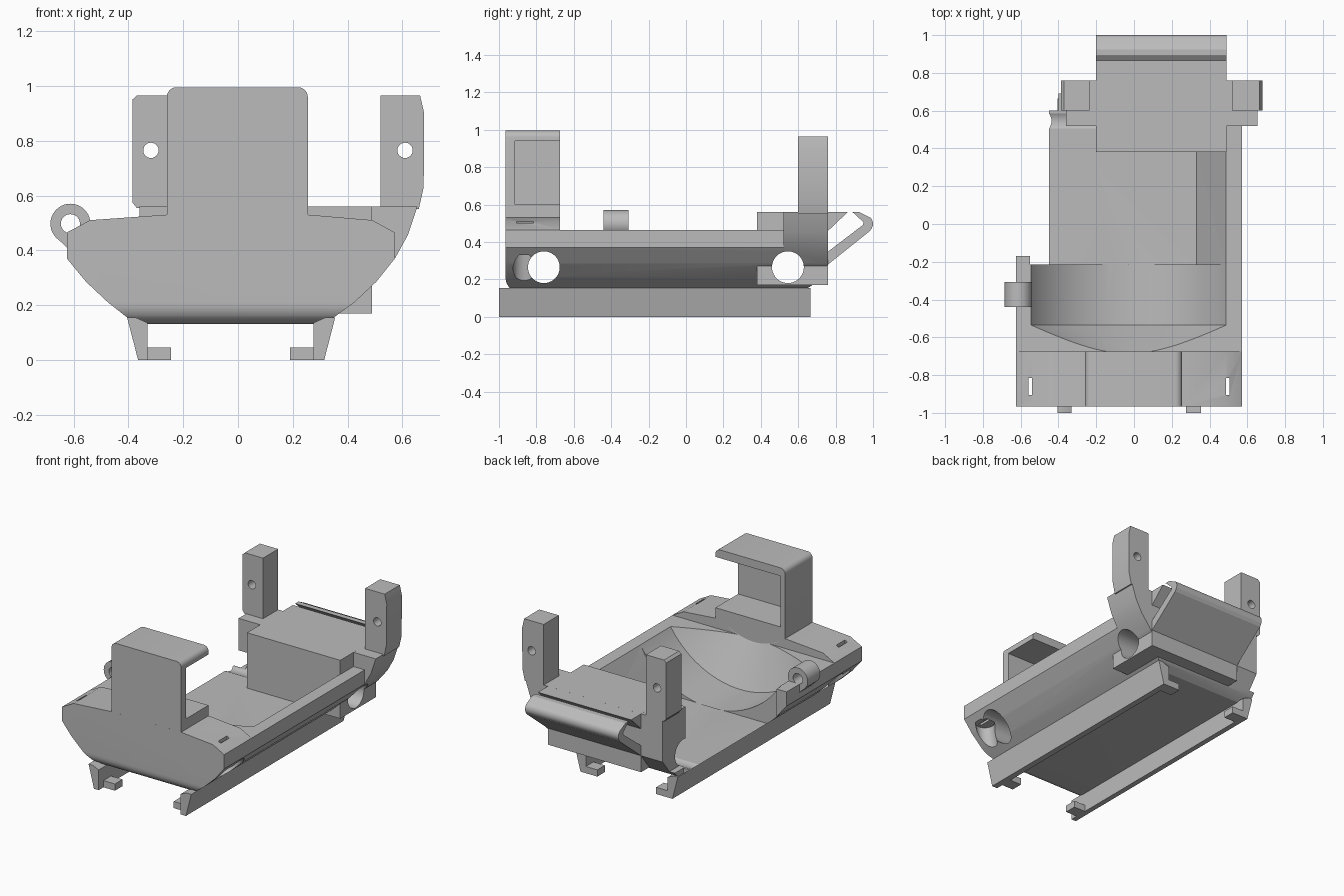
import bpy, bmesh, math
from mathutils import Vector

if "Cube" in bpy.data.objects:
    bpy.data.objects.remove(bpy.data.objects["Cube"])

grey = bpy.data.materials.new("plain grey")
grey.diffuse_color = (0.5, 0.5, 0.5, 1)
grey.use_nodes = True
grey.node_tree.nodes["Principled BSDF"].inputs["Base Color"].default_value = grey.diffuse_color


def finish(name, bm):
    bmesh.ops.recalc_face_normals(bm, faces=bm.faces)
    me = bpy.data.meshes.new(name)
    bm.to_mesh(me)
    bm.free()
    me.materials.append(grey)
    ob = bpy.data.objects.new(name, me)
    bpy.context.collection.objects.link(ob)
    return ob


def loft(name, rings):
    bm = bmesh.new()
    vs = [[bm.verts.new(p) for p in r] for r in rings]
    n = len(vs[0])
    for a, b in zip(vs, vs[1:]):
        for i in range(n):
            bm.faces.new((a[i], a[(i + 1) % n], b[(i + 1) % n], b[i]))
    bm.faces.new(vs[0])
    bm.faces.new(vs[-1])
    return finish(name, bm)


def prism_y(name, pts, y0, y1):
    return loft(name, [[(x, y, z) for x, z in pts] for y in (y0, y1)])


def prism_x(name, pts, x0, x1):
    return loft(name, [[(x, y, z) for y, z in pts] for x in (x0, x1)])


def box(name, x0, x1, y0, y1, z0, z1):
    return prism_y(name, [(x0, z0), (x1, z0), (x1, z1), (x0, z1)], y0, y1)


def circle(cx, cy, r, n=40, a0=0, a1=360):
    full = a1 - a0 == 360
    d = n if full else n - 1
    return [(cx + r * math.cos(math.radians(a0 + (a1 - a0) * i / d)),
             cy + r * math.sin(math.radians(a0 + (a1 - a0) * i / d))) for i in range(n)]


def combine(ob, others, op='DIFFERENCE'):
    for o in others:
        bpy.context.view_layer.objects.active = ob
        m = ob.modifiers.new("cut", 'BOOLEAN')
        m.operation, m.object, m.solver = op, o, 'EXACT'
        bpy.ops.object.modifier_apply(modifier=m.name)
        bpy.data.objects.remove(o)
    return ob


# Hull: cross-section limited by a side outline
section = [(-0.38, 0.13), (0.32, 0.13), (0.35, 0.155), (0.425, 0.21), (0.505, 0.285), (0.573, 0.37),
           (0.573, 0.465), (0.49, 0.51), (0.255, 0.53), (-0.26, 0.53), (-0.54, 0.51),
           (-0.625, 0.465), (-0.625, 0.37), (-0.555, 0.285), (-0.475, 0.21), (-0.405, 0.155)]
hull = prism_y("hull", section, -0.965, 0.76)
side = circle(-0.885, 0.21, 0.08, 8, 180, 270) + [
    (0.61, 0.13), (0.67, 0.165), (0.76, 0.28), (0.76, 0.465), (-0.675, 0.465), (-0.675, 0.7), (-0.965, 0.7)]
combine(hull, [prism_x("outline", side, -1, 1)], 'INTERSECT')

# Open tray, sloped right wall and cut-away left side
combine(hull, [
    prism_y("tray", [(-0.55, 0.19), (0.33, 0.19), (0.49, 0.47), (0.49, 0.8), (-0.55, 0.8)], -0.215, 0.385),
    box("left_opening", -1, -0.45, -0.17, 1, 0, 1),
    box("left_step", -1, -0.2, 0.3, 0.521, 0.19, 1),
    box("left_back_step", -1, -0.36, 0.5, 1, 0.19, 1),
    box("left_corner", -1, -0.4, 0.6, 1, 0, 1)])

# Round bowl with a conical front end
bowl = loft("bowl", [[(x, y, z) for x, z in circle(-0.028, 0.795, r, 96)]
                     for y, r in ((-0.676, 0.348), (-0.535, 0.613), (-0.214, 0.613))])
combine(hull, [bowl])

# Rear box and wide post base
base = prism_y("post_base", [(-0.36, 0.2), (0.4, 0.2), (0.505, 0.285), (0.573, 0.37), (0.62, 0.455),
                             (0.655, 0.56), (-0.36, 0.56)], 0.52, 0.76)
combine(base, [prism_x("slope", [(0.6, 0.128), (0.76, 0.28), (0.9, 0.28), (0.9, 0.1)], -1, 1)])
combine(hull, [box("rear_box", -0.2, 0.49, 0.38, 0.7601, 0.17, 0.5601), base], 'UNION')

# Cross bores and strap slots
bores = [prism_x("bore", circle(y, 0.265, 0.085), -1, 1) for y in (-0.76, 0.545)]
for x in (-0.55, 0.497):
    s = 1 if x > 0 else -1
    bores.append(box("slot", x - 0.009, x + 0.009, -0.905, -0.815, 0.1, 0.7))
    bores.append(loft("strap_bore", [[(a, b, z) for a, b in circle(x + s * dx, -0.865, 0.06, 24)]
                                     for z, dx in ((0.05, -0.06), (0.33, -0.01))]))
combine(hull, bores)

# Folded rear hook and the wedge facing it
hook = [(0.76, 0.28), (0.985, 0.46)] + circle(0.955, 0.497, 0.045, 8, -45, 45) + [
    (0.925, 0.56), (0.89, 0.56), (0.95, 0.505), (0.945, 0.49), (0.755, 0.345), (0.74, 0.28)]
hook_ob = prism_x("rear_hook", hook, -0.2, 0.49)
wedge = prism_x("rear_wedge", [(0.75, 0.56), (0.865, 0.56), (0.76, 0.46), (0.75, 0.46)], -0.2, 0.49)

# Upright posts with screw holes
right_post = prism_y("right_post", [(0.52, 0.55), (0.66, 0.55), (0.678, 0.63), (0.68, 0.9),
                                    (0.665, 0.965), (0.52, 0.965)], 0.6, 0.76)
left_post = prism_y("left_post", [(-0.37, 0.555), (-0.235, 0.555), (-0.235, 0.965), (-0.37, 0.965),
                                  (-0.386, 0.95), (-0.386, 0.575)], 0.6, 0.76)
for post, x in ((right_post, 0.61), (left_post, -0.318)):
    combine(post, [prism_y("screw_hole", circle(x, 0.765, 0.028, 24), 0.5, 0.9)])

# Front clamp: rounded block hollowed towards the back and the right
clamp = prism_y("front_clamp", [(-0.26, 0.5), (0.255, 0.5)] + circle(0.22, 0.96, 0.035, 7, 0, 90)
                + circle(-0.225, 0.96, 0.035, 7, 90, 180), -0.9649, -0.675)
combine(clamp, [box("clamp_hollow", -0.225, 0.5, -0.915, -0.5, 0.6, 0.94)])

# Side ring on a short arm
ring = prism_y("side_ring", circle(-0.612, 0.497, 0.073), -0.44, -0.307)
arm = prism_y("ring_arm", [(-0.672, 0.455), (-0.62, 0.405), (-0.56, 0.44), (-0.56, 0.47), (-0.6, 0.47)],
              -0.44, -0.307)
combine(ring, [arm], 'UNION')
combine(ring, [prism_y("ring_hole", circle(-0.612, 0.497, 0.035, 24), -0.5, -0.2)])

# Bottom runners with inward end tabs
for name, s, cx in (("left_runner", -1, -0.025), ("right_runner", 1, 0.02)):
    prism_y(name, [(cx + s * x, z) for x, z in ((0.305 if s < 0 else 0.255, 0.135),
            (0.305 if s < 0 else 0.255, 0), (0.34 if s < 0 else 0.295, 0),
            (0.38 if s < 0 else 0.335, 0.155), (0.35 if s < 0 else 0.3, 0.155))], -1, 0.665)
    for y in (-0.95, 0.585):
        xs = sorted((cx + s * (0.22 if s < 0 else 0.17), cx + s * (0.306 if s < 0 else 0.256)))
        box(name + "_tab", xs[0], xs[1], y, y + 0.08, 0, 0.045)

# Keep edges sharp on curved parts
bpy.ops.object.select_all(action='DESELECT')
for ob in bpy.context.collection.objects:
    ob.select_set(True)
bpy.context.view_layer.objects.active = hull
bpy.ops.object.shade_smooth_by_angle(angle=math.radians(25))
